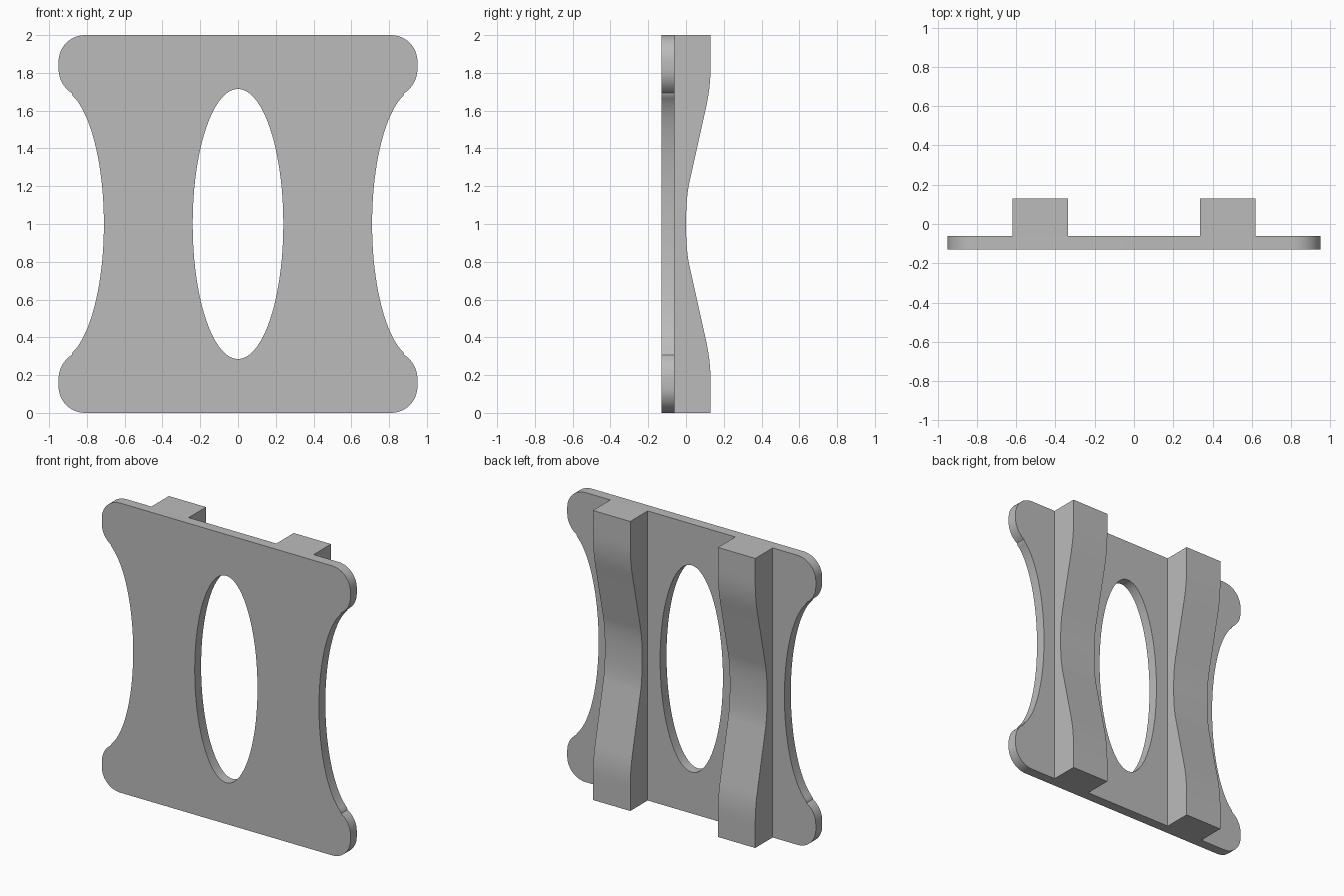
import bpy, bmesh
from math import sin, cos, radians
from mathutils import Matrix, Vector

cube = bpy.data.objects.get("Cube")
if cube:
    bpy.data.objects.remove(cube, do_unlink=True)

grey = bpy.data.materials.new("plain_grey")
grey.use_nodes = True
grey.diffuse_color = (0.5, 0.5, 0.5, 1)
grey.node_tree.nodes["Principled BSDF"].inputs["Base Color"].default_value = (0.5, 0.5, 0.5, 1)

HEIGHT = 2.0
BACK, FRONT, STEP = 0.13, -0.13, -0.06   # y of rib backs, plate front, plate back


def arc(cx, cz, rx, rz, start, end, count):
    """Points along an ellipse, angles in degrees."""
    angles = [radians(start + (end - start) * i / count) for i in range(count + 1)]
    return [(cx + rx * cos(a), cz + rz * sin(a)) for a in angles]


def bend(a, control, b, count=10):
    """Quadratic curve that rounds the corner at the control point."""
    a, control, b = Vector(a), Vector(control), Vector(b)
    pts = []
    for i in range(count + 1):
        t = i / count
        pts.append(tuple(a * (1 - t) ** 2 + control * 2 * t * (1 - t) + b * t * t))
    return pts


def extrude(name, loops, low, high, axes):
    """Fill the loops (inner loops become holes) and extrude between low and high."""
    curve = bpy.data.curves.new(name, "CURVE")
    curve.dimensions = "2D"
    curve.fill_mode = "BOTH"
    curve.extrude = (high - low) / 2
    for loop in loops:
        spline = curve.splines.new("POLY")
        spline.points.add(len(loop) - 1)
        for point, (u, v) in zip(spline.points, loop):
            point.co = (u, v, 0, 1)
        spline.use_cyclic_u = True
    helper = bpy.data.objects.new(name + "_outline", curve)
    bpy.context.collection.objects.link(helper)
    bpy.context.view_layer.update()
    mesh = bpy.data.meshes.new_from_object(
        helper.evaluated_get(bpy.context.evaluated_depsgraph_get()))
    bpy.data.objects.remove(helper, do_unlink=True)

    mesh.transform(axes @ Matrix.Translation((0, 0, (low + high) / 2)))
    bm = bmesh.new()
    bm.from_mesh(mesh)
    bmesh.ops.remove_doubles(bm, verts=bm.verts, dist=1e-5)
    bmesh.ops.recalc_face_normals(bm, faces=bm.faces)
    bm.to_mesh(mesh)
    bm.free()
    mesh.materials.clear()
    mesh.materials.append(grey)

    obj = bpy.data.objects.new(name, mesh)
    bpy.context.collection.objects.link(obj)
    bpy.ops.object.select_all(action="DESELECT")
    obj.select_set(True)
    bpy.context.view_layer.objects.active = obj
    bpy.ops.object.shade_smooth_by_angle(angle=radians(30))
    return obj


# Plate: rounded corner lobes, scooped sides and an oval opening
corner = arc(0.81, 1.86, 0.14, 0.14, 90, 0, 12)
lobe = arc(0.80, 1.82, 0.15, 0.15, 0, -58, 8)
scoop = arc(0.95, 1.0, 0.24, 0.715, 108, 178, 20)
quarter = corner + lobe + scoop
right = quarter + [(x, HEIGHT - z) for x, z in reversed(quarter)]
outline = right + [(-x, z) for x, z in reversed(right)]
opening = arc(0, 1.0, 0.24, 0.715, 0, 360, 72)[:-1]
upright = Matrix.Rotation(radians(90), 4, "X")      # drawn in x and z, depth along -y
extrude("plate", [outline, opening], -STEP, -FRONT, upright)

# Ribs: full depth at both ends, dipping at mid height
half = [(BACK, HEIGHT)]
half += bend((BACK, 1.83), (BACK, 1.726), (0.107, 1.62))
half += bend((0.018, 1.22), (0, 1.137), (0, 1.0))
profile = half + [(y, HEIGHT - z) for y, z in reversed(half[:-1])]
profile += [(STEP, 0), (STEP, HEIGHT)]
sideways = Matrix(((0, 0, 1, 0), (1, 0, 0, 0), (0, 1, 0, 0), (0, 0, 0, 1)))
ribs = extrude("back_ribs", [profile], 0.335, 0.62, sideways)
ribs.modifiers.new("mirror", "MIRROR").use_axis[0] = True
